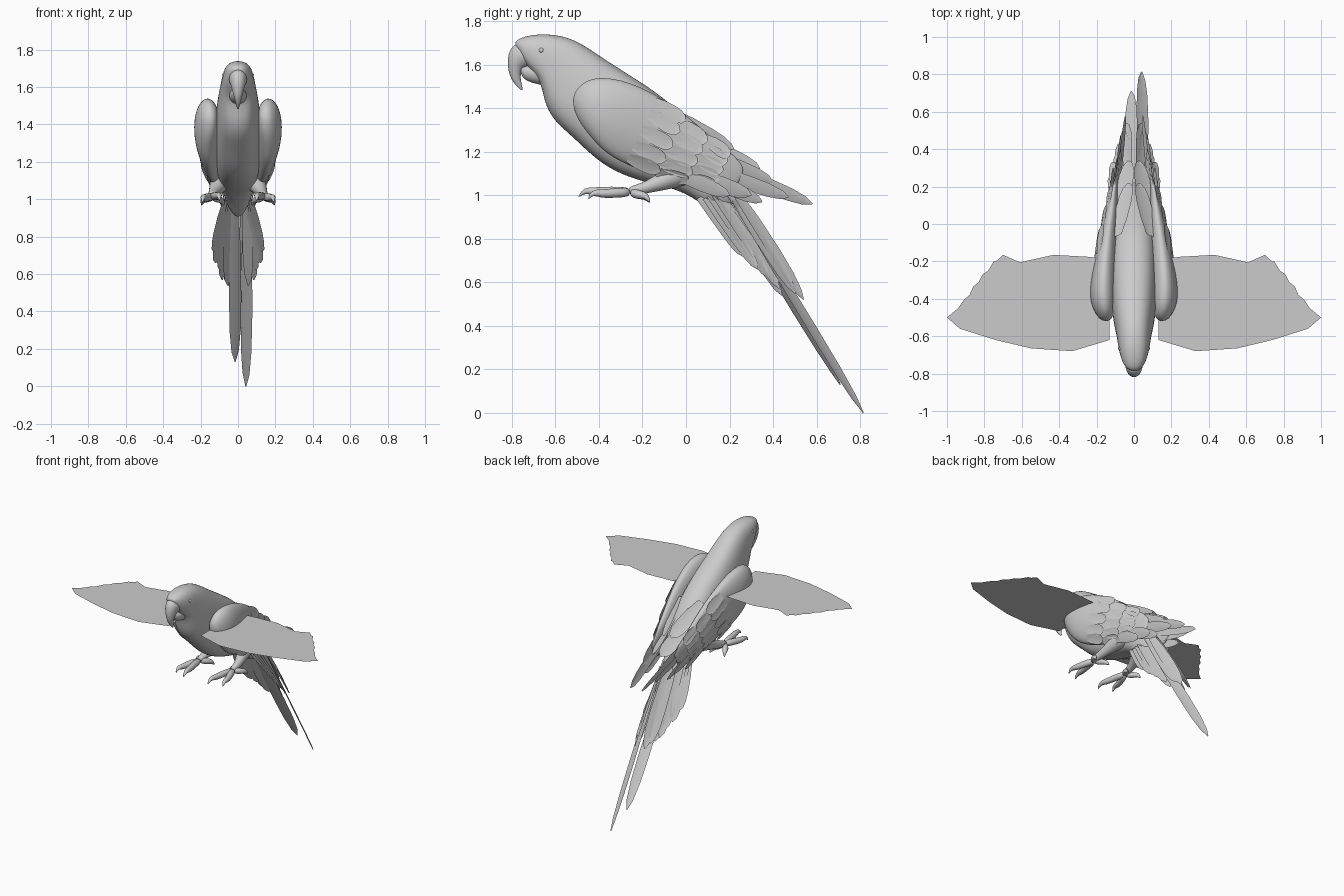
import bpy
import math
from mathutils import Vector

cube = bpy.data.objects.get("Cube")
if cube:
    bpy.data.objects.remove(cube)

grey = bpy.data.materials.new("plain_grey")
grey.use_nodes = True
GREY = (0.6, 0.6, 0.6, 1)
grey.diffuse_color = GREY
grey.node_tree.nodes["Principled BSDF"].inputs["Base Color"].default_value = GREY


def make_object(name, verts, faces, subdivide=0, smooth=True):
    mesh = bpy.data.meshes.new(name)
    mesh.from_pydata([tuple(v) for v in verts], [], faces)
    mesh.materials.append(grey)
    for poly in mesh.polygons:
        poly.use_smooth = smooth
    mesh.update()
    obj = bpy.data.objects.new(name, mesh)
    bpy.context.collection.objects.link(obj)
    if subdivide:
        mod = obj.modifiers.new("Subdivision", "SUBSURF")
        mod.levels = mod.render_levels = subdivide
    return obj


def skin_rings(name, rings, flip=False, subdivide=2):
    """Bridge equal rings of points and close both ends."""
    n = len(rings[0])
    verts = [p for ring in rings for p in ring]
    faces = []
    for i in range(len(rings) - 1):
        for j in range(n):
            k = (j + 1) % n
            faces.append((i * n + j, i * n + k, (i + 1) * n + k, (i + 1) * n + j))
    last = (len(rings) - 1) * n
    faces.append(tuple(reversed(range(n))))
    faces.append(tuple(range(last, last + n)))
    if flip:
        faces = [tuple(reversed(f)) for f in faces]
    return make_object(name, verts, faces, subdivide)


def section_point(section, angle, side=1, grow=1.0, power=1.0):
    """Point on an oval: top y z, bottom y z, half width, centre x."""
    ty, tz, by, bz, width, cx = section
    c, s = (math.copysign(abs(f) ** power, f) * grow
            for f in (math.cos(angle), math.sin(angle)))
    return Vector((side * (cx + width * s),
                   (ty + by) / 2 + (ty - by) / 2 * c,
                   (tz + bz) / 2 + (tz - bz) / 2 * c))


def loft(name, sections, side=1, count=16, power=1.0):
    rings = [[section_point(s, math.tau * j / count, side, 1.02, power)
              for j in range(count)] for s in sections]
    return skin_rings(name, rings, flip=side < 0)


def tube(name, path, side=1, count=8):
    """Round limb through points of x, y, z, radius."""
    points = [Vector((p[0] * side, p[1], p[2])) for p in path]
    rings = []
    for i, p in enumerate(points):
        along = (points[min(i + 1, len(points) - 1)] - points[max(i - 1, 0)]).normalized()
        u = along.cross(Vector((1, 0, 0))).normalized()
        v = along.cross(u)
        rings.append([p + path[i][3] * (u * math.cos(math.tau * j / count)
                                        + v * math.sin(math.tau * j / count))
                      for j in range(count)])
    return skin_rings(name, rings, subdivide=1)


# Along-length fraction and relative width of every feather
FEATHER_SHAPE = ((0, .6), (.3, .9), (.6, 1), (.8, .9), (.93, .6), (1, .08))


def feather(name, base, tip, across, width, side=1, sag=0.0):
    """Thin vane with a slight ridge along its shaft."""
    base, tip, across = Vector(base), Vector(tip), Vector(across).normalized()
    ridge = (tip - base).cross(across).normalized()
    verts, faces = [], []
    for t, w in FEATHER_SHAPE:
        mid = base.lerp(tip, t) + Vector((0, 0, sag * 4 * t * (1 - t)))
        half = across * width * w / 2
        for p in (mid - half, mid + ridge * width * .06, mid + half):
            verts.append((p.x * side, p.y, p.z))
    for i in range(len(FEATHER_SHAPE) - 1):
        for j in range(2):
            a = i * 3 + j
            faces.append((a, a + 1, a + 4, a + 3))
    return make_object(name, verts, faces)


# Head and body in one smooth loft, slightly square in section
loft("body", [(ty, tz, by, bz, w, 0) for ty, tz, by, bz, w in (
    (-.79, 1.69, -.765, 1.66, .02),
    (-.775, 1.72, -.74, 1.60, .055),
    (-.70, 1.738, -.68, 1.54, .078),
    (-.62, 1.74, -.66, 1.49, .086),
    (-.51, 1.718, -.645, 1.41, .095),
    (-.40, 1.64, -.60, 1.335, .112),
    (-.25, 1.545, -.51, 1.26, .123),
    (-.14, 1.475, -.41, 1.16, .127),
    (-.03, 1.385, -.30, 1.095, .125),
    (.05, 1.29, -.17, 1.055, .115),
    (.12, 1.20, -.05, 1.03, .10),
    (.18, 1.11, .04, .985, .08),
    (.215, 1.03, .11, .93, .055),
    (.23, .97, .16, .89, .02))], power=.8)

# Hooked beak
loft("upper_beak", [
    (-.75, 1.705, -.70, 1.59, .055, 0),
    (-.80, 1.69, -.735, 1.585, .046, 0),
    (-.82, 1.64, -.75, 1.58, .038, 0),
    (-.82, 1.58, -.758, 1.56, .028, 0),
    (-.80, 1.52, -.76, 1.53, .016, 0),
    (-.752, 1.475, -.748, 1.485, .004, 0)], count=12)
loft("lower_beak", [
    (-.66, 1.61, -.64, 1.50, .055, 0),
    (-.71, 1.605, -.69, 1.51, .046, 0),
    (-.755, 1.595, -.735, 1.525, .03, 0),
    (-.765, 1.585, -.757, 1.55, .012, 0)], count=12)

WING = [
    (-.52, 1.465, -.52, 1.41, .02, .15),
    (-.47, 1.525, -.495, 1.34, .05, .155),
    (-.39, 1.545, -.44, 1.27, .07, .165),
    (-.27, 1.525, -.38, 1.20, .073, .163),
    (-.13, 1.46, -.28, 1.14, .064, .15),
    (0, 1.37, -.14, 1.09, .05, .133),
    (.10, 1.28, 0, 1.06, .038, .118),
    (.20, 1.20, .12, 1.03, .02, .105),
    (.28, 1.13, .24, 1.03, .008, .09)]

# Long feathers of the folded wing: base, tip, width
FLIGHT = (
    ((.10, .05, 1.18), (.045, .58, .96), .07),
    ((.11, .02, 1.15), (.07, .47, .99), .07),
    ((.12, 0, 1.12), (.09, .35, .97), .07),
    ((.13, -.05, 1.12), (.11, .30, 1.0), .08),
    ((.14, -.10, 1.12), (.13, .20, 1.0), .07),
    ((.12, 0, 1.22), (.07, .40, 1.06), .08))

# Outline of the flat spread wing, from the root around the tip
SPREAD = ((.13, -.19), (.25, -.175), (.43, -.165), (.61, -.205), (.70, -.165),
          (.73, -.195), (.75, -.20), (.78, -.25), (.81, -.27), (.83, -.31),
          (.86, -.335), (.88, -.38), (.91, -.405), (.94, -.45), (1, -.5),
          (.93, -.56), (.74, -.62), (.55, -.665), (.33, -.68), (.13, -.62))

# Foot digits, each ending in a curved claw
TOES = {
    "inner_front_toe": ((.12, -.35, 1.018, .024), (.105, -.42, 1.015, .022),
                        (.10, -.465, 1.025, .015), (.10, -.495, .99, .003)),
    "outer_front_toe": ((.165, -.33, 1.01, .024), (.182, -.39, 1.005, .022),
                        (.188, -.43, 1.015, .014), (.19, -.45, .98, .003)),
    "inner_back_toe": ((.105, -.215, 1.0, .022), (.085, -.185, .995, .018),
                       (.075, -.165, .965, .003)),
    "outer_back_toe": ((.17, -.22, 1.0, .022), (.188, -.18, 1.0, .018),
                       (.195, -.165, .965, .003))}

# Roof-shaped tail, outer feathers first: base, tip, width
TAIL_FAN = (((.07, .06, .99), (.13, .26, .72), .07),
            ((.065, .09, .99), (.12, .33, .66), .08),
            ((.06, .11, 1.0), (.095, .38, .62), .08),
            ((.055, .13, 1.01), (.085, .43, .57), .08),
            ((.045, .15, 1.01), (.055, .44, .54), .08),
            ((.04, .19, 1.03), (.06, .50, .55), .08),
            ((.03, .21, 1.04), (.04, .54, .52), .075))

for side, label in ((1, "left"), (-1, "right")):
    # Folded wing with its overlapping feathers
    loft(label + "_folded_wing", WING, side)
    for base, tip, width in FLIGHT:
        feather(label + "_flight_feather", base, tip, (.25, .3, .85), width, side)
    feather(label + "_inner_feather", (.09, -.06, 1.38), (.03, .22, 1.21),
            (.75, -.25, -.5), .10, side)
    feather(label + "_rump_feather", (.08, 0, 1.28), (.03, .34, 1.12),
            (.75, -.25, -.5), .11, side)
    for row in range(4, 7):
        for step in range(5):
            angle = math.pi * (.2 + .15 * step + .05 * (row % 2))
            base = section_point(WING[row], angle)
            tip = section_point(WING[row + 1], angle, 1, 1.03) + Vector((.008, .01, -.005))
            across = section_point(WING[row], angle + .1) - section_point(WING[row], angle - .1)
            feather(label + "_covert_feather", base, tip, across, .075, side)

    # Flat spread wing sheet
    sheet = [(x * side, y, 1.407) for x, y in SPREAD]
    order = range(len(sheet)) if side < 0 else reversed(range(len(sheet)))
    make_object(label + "_spread_wing", sheet, [tuple(order)], smooth=False)

    # Tail fan
    for base, tip, width in TAIL_FAN:
        feather(label + "_tail_feather", base, tip, (.7, -.57, -.43), width, side, .01)

    # Leg, toes and eye
    tube(label + "_leg", ((.075, .02, 1.12, .075), (.10, -.06, 1.085, .06),
                          (.12, -.14, 1.05, .038), (.135, -.20, 1.03, .027),
                          (.135, -.27, 1.015, .024)), side)
    for toe, path in TOES.items():
        tube(label + "_" + toe, ((.135, -.25, 1.015, .026),) + path, side)
    bpy.ops.mesh.primitive_uv_sphere_add(segments=16, ring_count=10, radius=.012,
                                         location=(side * .073, -.665, 1.665))
    eye = bpy.context.object
    eye.name = label + "_eye"
    eye.data.materials.append(grey)
    bpy.ops.object.shade_smooth()

# Two long central tail streamers
feather("long_tail_streamer", (.05, .22, .98), (.042, .815, 0), (.836, -.44, -.33), .075)
feather("short_tail_streamer", (-.015, .20, .96), (-.015, .71, .13), (.836, .3, .22), .072)
